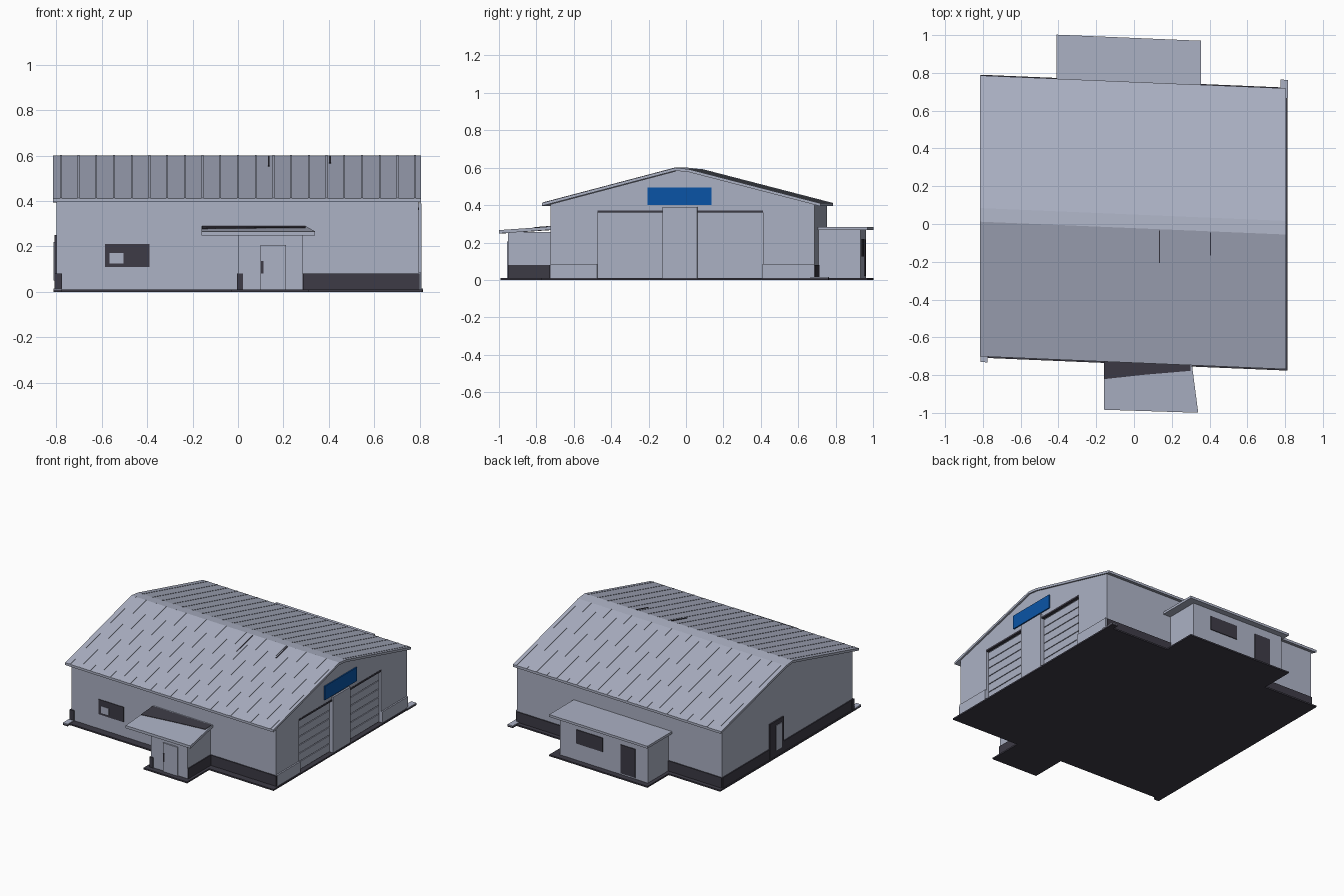
import bpy, bmesh
from mathutils import Vector

cube = bpy.data.objects.get("Cube")
if cube:
    bpy.data.objects.remove(cube, do_unlink=True)

SKEW = 0.042    # the plan is a slight parallelogram
END = 0.034     # undoes the skew for parts on the door gable
BASE = 0.005    # walls start inside the ground slab
SLAB = 0.01     # top of the ground slab


def material(name, rgb):
    m = bpy.data.materials.new(name)
    m.use_nodes = True
    m.diffuse_color = (*rgb, 1)
    m.node_tree.nodes["Principled BSDF"].inputs["Base Color"].default_value = (*rgb, 1)
    return m


GREY = material("pale blue grey", (0.41, 0.44, 0.55))
DARK = material("charcoal", (0.046, 0.043, 0.06))
BLUE = material("sign blue", (0.003, 0.088, 0.38))


def prism(name, points, lo, hi, axis, mat, tilt=0.0):
    """Extrude a 2D outline along x, y or z; tilt drops z away from the hall."""
    place = {"x": lambda a, b, t: (t, a, b),
             "y": lambda a, b, t: (a, t, b),
             "z": lambda a, b, t: (a, b, t)}[axis]
    bm = bmesh.new()
    face = bm.faces.new([bm.verts.new(place(a, b, lo)) for a, b in points])
    grown = bmesh.ops.extrude_face_region(bm, geom=[face])["geom"]
    step = Vector(place(0, 0, hi - lo))
    for v in grown:
        if isinstance(v, bmesh.types.BMVert):
            v.co += step
    for v in bm.verts:
        v.co.z -= tilt * (abs(v.co.y) - 0.72)
        v.co.y -= SKEW * v.co.x
    bmesh.ops.recalc_face_normals(bm, faces=bm.faces)
    mesh = bpy.data.meshes.new(name)
    bm.to_mesh(mesh)
    bm.free()
    mesh.materials.append(mat)
    obj = bpy.data.objects.new(name, mesh)
    bpy.context.collection.objects.link(obj)
    return obj


def box(name, x, y, z, mat=GREY):
    outline = [(x[0], y[0]), (x[1], y[0]), (x[1], y[1]), (x[0], y[1])]
    return prism(name, outline, z[0], z[1], "z", mat)


# Main hall and the gable with two door openings
FRONT, BACK, RIDGE = -0.69, 0.72, -0.01
gable_top = [(BACK, 0.405), (0.05, 0.58), (RIDGE, 0.585), (FRONT, 0.405)]
prism("hall_walls", [(FRONT, BASE), (BACK, BASE)] + gable_top, -0.80, 0.77, "x", GREY)
doors = [(-0.475 + END, -0.125 + END), (0.06 + END, 0.41 + END)]
outline = [(FRONT, BASE)]
for a, b in doors:
    outline += [(a, BASE), (a, 0.37), (b, 0.37), (b, BASE)]
prism("door_gable", outline + [(BACK, BASE)] + gable_top, 0.77, 0.795, "x", GREY)

# Roof shell, ridge and standing seams
EAVE_F, EAVE_B = (-0.735, 0.412), (0.752, 0.41)
TOP_F, TOP_B = (-0.022, 0.60), (0.05, 0.592)
top = [EAVE_F, TOP_F, TOP_B, EAVE_B]
prism("roof", top + [(y, z - 0.016) for y, z in reversed(top)], -0.815, 0.805, "x", GREY)


def slope_strip(name, low, high, s0, s1, x, width, height, mat):
    """Thin strip lying on a roof slope between fractions s0 and s1."""
    p, q = (Vector(low).lerp(Vector(high), s) for s in (s0, s1))
    up = Vector((0, height))
    prism(name, [p, q, q + up, p + up], x - width / 2, x + width / 2, "x", mat)


for i in range(21):
    x = -0.78 + i * 0.078
    slope_strip("front_roof_seam", EAVE_F, TOP_F, 0, 1, x, 0.008, 0.002, GREY)
    slope_strip("back_roof_seam", EAVE_B, TOP_B, 0, 1, x, 0.008, 0.002, GREY)
for x, s in ((0.135, 0.75), (0.405, 0.82)):
    slope_strip("roof_streak", EAVE_F, TOP_F, s, 0.99, x, 0.007, 0.003, DARK)

# Sectional doors with dark heads and overlapping slats
for a, b in doors:
    box("garage_door", (0.768, 0.777), (a, b), (BASE, 0.36))
    box("door_head", (0.768, 0.797), (a, b), (0.36, 0.372), DARK)
    for k in range(6):
        z = 0.015 + k * 0.057
        box("door_slat", (0.775, 0.783), (a + 0.005, b - 0.005), (z, z + 0.052))

# Pale plinth, central pier and sign on the door gable
for a, b in ((FRONT, doors[0][0]), (doors[1][1], BACK)):
    box("gable_plinth", (0.79, 0.805), (a, b), (BASE, 0.085))
box("center_pier", (0.79, 0.807), (doors[0][1], doors[1][0]), (BASE, 0.39))
box("sign_panel", (0.794, 0.803), (-0.207 + END, 0.137 + END), (0.40, 0.494), BLUE)

# Ground slabs with two pale corner tabs
box("ground_slab", (-0.812, 0.812), (-0.742, 0.756), (0, SLAB), DARK)
box("porch_slab", (-0.03, 0.31), (-0.98, -0.70), (0, SLAB), DARK)
box("annex_slab", (-0.41, 0.355), (0.70, 0.985), (0, SLAB), DARK)
for x, y in (((-0.812, -0.775), (-0.765, -0.70)), ((0.775, 0.815), (0.70, 0.797))):
    box("corner_tab", x, y, (0, SLAB), DARK)
    box("corner_tab_top", x, y, (SLAB, SLAB + 0.005))

# Dark plinths around the hall
box("front_plinth", (0.285, 0.80), (FRONT - 0.007, FRONT), (BASE, 0.08), DARK)
box("front_corner_plinth", (-0.808, -0.775), (FRONT - 0.007, FRONT + 0.02), (BASE, 0.08), DARK)
box("back_plinth", (-0.80, 0.795), (BACK, BACK + 0.007), (BASE, 0.08), DARK)
box("side_plinth", (-0.807, -0.80), (FRONT, BACK), (BASE, 0.08), DARK)

# Front window with a pale pane
box("front_window", (-0.585, -0.39), (FRONT - 0.004, FRONT + 0.01), (0.11, 0.212), DARK)
box("window_pane", (-0.565, -0.505), (FRONT - 0.007, FRONT), (0.125, 0.172))

# Side door on the plain gable
box("side_door", (-0.809, -0.80), (0.065, 0.215), (SLAB, 0.25), DARK)
box("side_door_leaf", (-0.813, -0.805), (0.09, 0.15), (0.05, 0.22))

# Front porch with door and sloping canopy
PORCH = -0.94
box("porch_walls", (0.0, 0.285), (PORCH, -0.68), (BASE, 0.255))
box("porch_side_plinth", (0.285, 0.291), (PORCH, -0.69), (BASE, 0.08), DARK)
box("porch_corner_plinth", (-0.005, 0.022), (PORCH - 0.006, -0.69), (BASE, 0.08), DARK)
box("porch_door", (0.098, 0.212), (PORCH - 0.008, PORCH), (SLAB, 0.206))
box("porch_door_handle", (0.101, 0.113), (PORCH - 0.012, PORCH), (0.08, 0.135), DARK)
canopy = [(-0.16, -0.99), (0.34, -0.985), (0.30, -0.68), (-0.16, -0.68)]
prism("porch_canopy", canopy, 0.267, 0.285, "z", GREY, tilt=0.07)
patch = [(-0.159, -0.828), (0.06, -0.795), (0.298, -0.765), (0.298, -0.70), (-0.159, -0.70)]
prism("canopy_dark_patch", patch, 0.284, 0.288, "z", DARK, tilt=0.07)

# Back annex with window, door and flat canopy
ANNEX = 0.945
box("annex_walls", (-0.385, 0.30), (0.70, ANNEX), (BASE, 0.268))
box("annex_canopy", (-0.41, 0.355), (0.70, 0.985), (0.268, 0.284))
box("annex_window", (-0.035, 0.17), (ANNEX, ANNEX + 0.005), (0.125, 0.22), DARK)
box("annex_door", (-0.29, -0.175), (ANNEX, ANNEX + 0.005), (0.02, 0.215), DARK)
